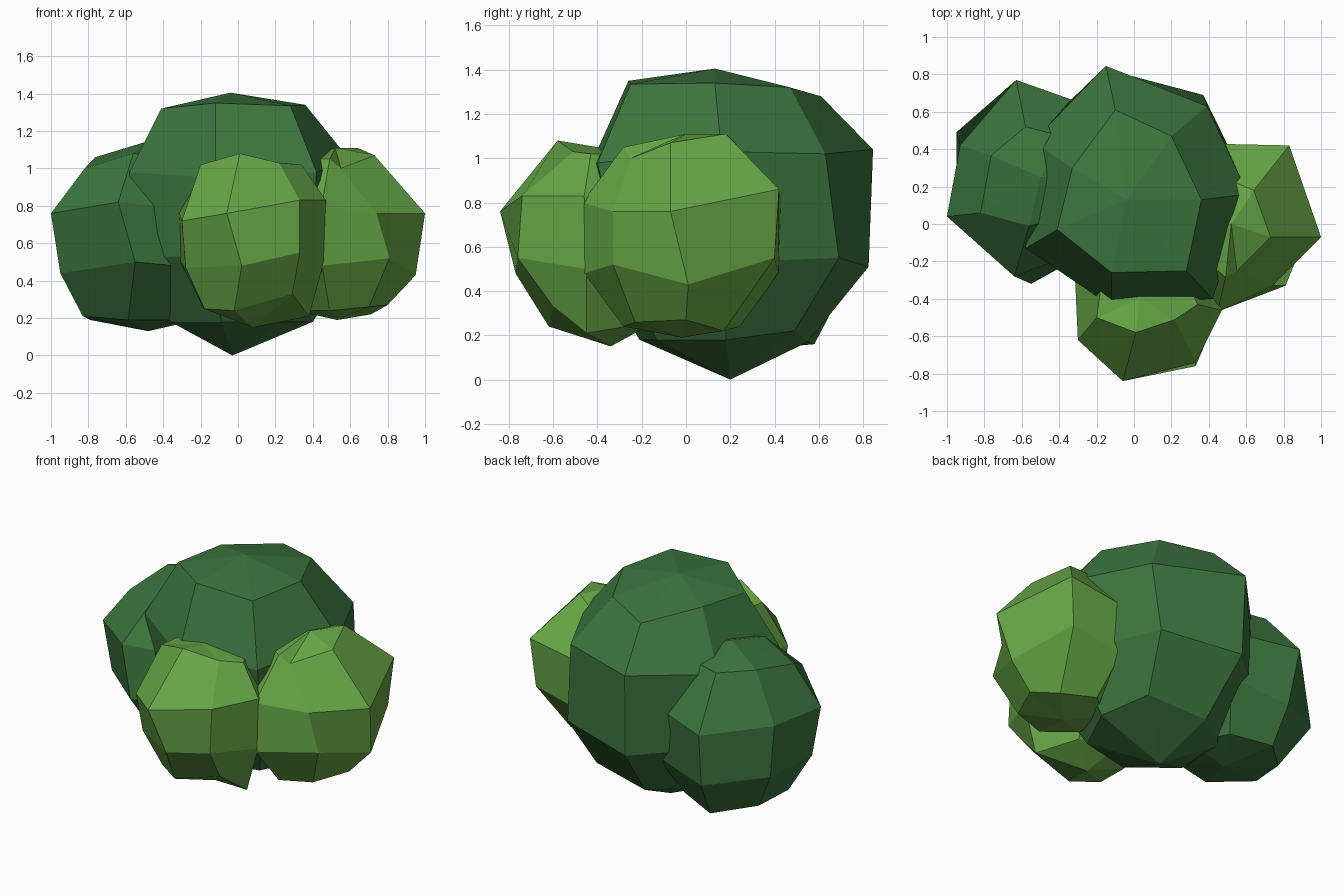
import bpy
from math import cos, sin, tau

SIDES = 7


def material(name, rgb):
    m = bpy.data.materials.new(name)
    m.diffuse_color = (*rgb, 1)
    return m


def leaf_clump(name, x, y, bottom, top, rings, pulls, mat):
    """Faceted lump: two poles joined by seven-sided rings (height, radius).
    pulls moves single corners, keyed by ring and column, to roughen the shape."""
    verts = [top]
    for k, (z, r) in enumerate(rings):
        for i in range(SIDES):
            a = tau * i / SIDES
            verts.append(pulls.get((k + 1, i), (x + r * cos(a), y + r * sin(a), z)))
    verts.append(bottom)
    last = len(verts) - 1
    low = last - SIDES
    faces = []
    for i in range(SIDES):
        j = (i + 1) % SIDES
        faces.append((0, 1 + i, 1 + j))
        for k in range(len(rings) - 1):
            a, b = 1 + k * SIDES, 1 + (k + 1) * SIDES
            faces.append((a + i, b + i, b + j, a + j))
        faces.append((low + i, last, low + j))
    mesh = bpy.data.meshes.new(name)
    mesh.from_pydata(verts, [], faces)
    mesh.materials.append(mat)
    ob = bpy.data.objects.new(name, mesh)
    bpy.context.collection.objects.link(ob)
    return ob


dark = material("dark_leaves", (0.045, 0.175, 0.047))
light = material("light_leaves", (0.133, 0.38, 0.06))

# Tall main clump at the back
leaf_clump("main_clump", 0, 0.18, (-0.03, 0.2, 0), (-0.04, 0.13, 1.405),
           [(1.33, 0.38), (1.0, 0.6), (0.53, 0.62), (0.18, 0.4)], {
    (1, 0): (0.36, 0.13, 1.34), (1, 1): (0.2, 0.47, 1.32),
    (1, 2): (-0.1, 0.61, 1.28), (1, 3): (-0.33, 0.3, 1.33),
    (1, 4): (-0.41, -0.03, 1.32), (1, 5): (-0.12, -0.26, 1.35),
    (1, 6): (0.28, -0.25, 1.335),
    (2, 0): (0.61, 0.16, 1.03), (2, 1): (0.39, 0.63, 1.02),
    (2, 2): (-0.15, 0.845, 1.04), (2, 4): (-0.58, -0.13, 0.98),
    (2, 5): (-0.12, -0.44, 0.95), (2, 6): (0.42, -0.40, 0.98),
    (3, 1): (0.37, 0.69, 0.55), (3, 2): (-0.14, 0.825, 0.51),
    (4, 1): (0.3, 0.49, 0.22), (4, 2): (-0.09, 0.55, 0.17),
}, dark)

# Dark clump on the left
leaf_clump("left_clump", -0.52, 0.25, (-0.48, 0.25, 0.13), (-0.5, 0.25, 1.14),
           [(1.06, 0.27), (0.78, 0.48), (0.47, 0.49), (0.19, 0.3)], {
    (1, 4): (-0.82, 0.06, 1.0), (1, 5): (-0.56, -0.01, 1.08),
    (1, 2): (-0.58, 0.52, 1.05),
    (2, 2): (-0.63, 0.77, 0.75), (2, 3): (-0.93, 0.42, 0.76),
    (2, 4): (-1.0, 0.04, 0.76), (2, 5): (-0.64, -0.28, 0.82),
    (3, 2): (-0.6, 0.7, 0.39), (3, 3): (-0.95, 0.49, 0.46),
    (3, 4): (-0.95, 0.06, 0.44), (3, 5): (-0.55, -0.32, 0.5),
    (4, 2): (-0.58, 0.58, 0.16), (4, 4): (-0.83, 0.13, 0.21),
}, dark)

# Light clump at the front
leaf_clump("front_clump", 0.07, -0.43, (0.08, -0.34, 0.15), (0.03, -0.4, 1.05),
           [(1.02, 0.27), (0.77, 0.43), (0.5, 0.42), (0.25, 0.28)], {
    (1, 4): (-0.2, -0.5, 1.02), (1, 5): (0.01, -0.58, 1.08),
    (1, 6): (0.22, -0.51, 1.03),
    (2, 4): (-0.3, -0.62, 0.72), (2, 5): (-0.06, -0.84, 0.76),
    (2, 6): (0.33, -0.74, 0.83), (2, 0): (0.47, -0.46, 0.83),
    (3, 4): (-0.28, -0.58, 0.47), (3, 5): (0.02, -0.77, 0.48),
    (3, 6): (0.33, -0.76, 0.55), (3, 0): (0.46, -0.45, 0.5),
    (4, 4): (-0.18, -0.52, 0.25), (4, 5): (-0.02, -0.62, 0.24),
    (4, 6): (0.29, -0.6, 0.33), (4, 0): (0.38, -0.45, 0.21),
}, light)

# Light clump on the right
leaf_clump("right_clump", 0.55, -0.02, (0.53, -0.02, 0.19), (0.52, 0, 1.11),
           [(1.05, 0.27), (0.8, 0.46), (0.48, 0.45), (0.24, 0.27)], {
    (1, 0): (0.73, -0.07, 1.07), (1, 1): (0.64, 0.18, 1.11),
    (1, 6): (0.55, -0.25, 1.0),
    (2, 0): (1.0, -0.07, 0.76), (2, 1): (0.83, 0.42, 0.86),
    (2, 6): (0.74, -0.33, 0.76),
    (3, 0): (0.95, 0.01, 0.43), (3, 1): (0.8, 0.4, 0.55),
    (3, 6): (0.81, -0.33, 0.52),
    (4, 0): (0.8, 0.0, 0.27), (4, 1): (0.71, 0.17, 0.22),
    (4, 6): (0.7, -0.23, 0.26),
}, light)
